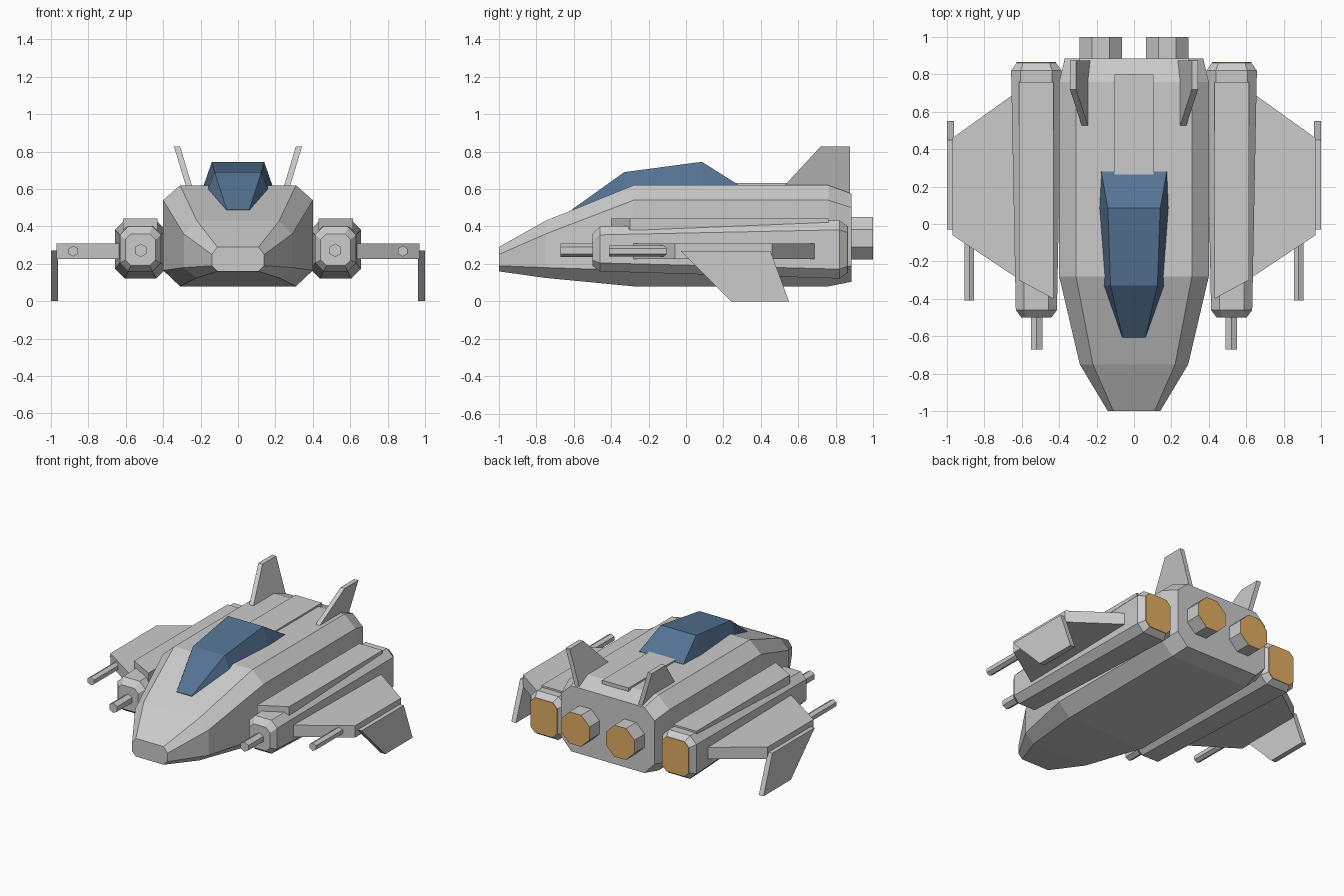
import bpy, bmesh, math

if "Cube" in bpy.data.objects:
    bpy.data.objects.remove(bpy.data.objects["Cube"])

def material(name, color):
    m = bpy.data.materials.new(name)
    m.diffuse_color = color
    m.use_nodes = True
    m.node_tree.nodes["Principled BSDF"].inputs["Base Color"].default_value = m.diffuse_color
    return m

glass = material("canopy_blue", (0.09, 0.17, 0.29, 1))
amber = material("engine_amber", (0.75, 0.42, 0.12, 1))

def loft(name, rings, mat=None, mirror=False):
    """Skin equal-length rings of points, cap both ends, optionally mirror in x."""
    bm = bmesh.new()
    loops = [[bm.verts.new(p) for p in ring] for ring in rings]
    n = len(loops[0])
    for a, b in zip(loops, loops[1:]):
        for i in range(n):
            j = (i + 1) % n
            bm.faces.new((a[i], a[j], b[j], b[i]))
    bm.faces.new(loops[0])
    bm.faces.new(loops[-1])
    bmesh.ops.recalc_face_normals(bm, faces=bm.faces)
    mesh = bpy.data.meshes.new(name)
    bm.to_mesh(mesh)
    bm.free()
    ob = bpy.data.objects.new(name, mesh)
    bpy.context.collection.objects.link(ob)
    if mat:
        mesh.materials.append(mat)
    if mirror:
        ob.modifiers.new("mirror", 'MIRROR')
    return ob

def hull_ring(y, half, flat, z0, z1, z2, z3):
    right = [(flat, z0), (half, z1), (half, z2), (flat, z3)]
    return [(x, y, z) for x, z in right] + [(-x, y, z) for x, z in reversed(right)]

def box_ring(y, cx, cz, hx, hz, c):
    """Rectangle with chamfered corners, in the xz plane."""
    pts = [(hx - c, -hz), (hx, c - hz), (hx, hz - c), (hx - c, hz)]
    pts += [(-x, z) for x, z in reversed(pts)]
    return [(cx + x, y, cz + z) for x, z in pts]

def rod(name, cx, cz, r, sides, y0, y1, mat=None):
    turn = math.pi / sides
    ring = [(r * math.cos(turn * (2 * i + 1)), r * math.sin(turn * (2 * i + 1)))
            for i in range(sides)]
    return loft(name, [[(cx + x, y, cz + z) for x, z in ring] for y in (y0, y1)], mat, True)

def plate(name, outline, z0, z1, mirror=True):
    return loft(name, [[(x, y, z) for x, y in outline] for z in (z0, z1)], mirror=mirror)

# Fuselage
loft("fuselage", [
    hull_ring(-1.00, 0.14, 0.11, 0.16, 0.19, 0.25, 0.29),
    hull_ring(-0.75, 0.29, 0.22, 0.125, 0.18, 0.36, 0.43),
    hull_ring(-0.28, 0.40, 0.31, 0.08, 0.165, 0.54, 0.62),
    hull_ring(0.76, 0.40, 0.31, 0.08, 0.165, 0.54, 0.62),
    hull_ring(0.885, 0.37, 0.29, 0.105, 0.19, 0.50, 0.575)])

# Canopy: each ring runs base, shoulder, roof
def canopy_ring(y, base, zb, roof, zr):
    return [(base, y, zb), (roof, y, zr), (-roof, y, zr), (-base, y, zb)]

loft("canopy", [
    canopy_ring(-0.61, 0.065, 0.475, 0.06, 0.49),
    canopy_ring(-0.33, 0.165, 0.585, 0.125, 0.69),
    canopy_ring(0.085, 0.187, 0.61, 0.14, 0.745),
    canopy_ring(0.28, 0.18, 0.60, 0.175, 0.622)], glass)

# Raised panel along the spine
plate("spine_panel", [(-0.105, 0.26), (0.105, 0.26), (0.105, 0.80), (-0.105, 0.80)],
      0.60, 0.632, mirror=False)

# Side nacelles with top plates and amber exhausts
loft("nacelle", [
    box_ring(-0.50, 0.522, 0.275, 0.08, 0.085, 0.03),
    box_ring(-0.46, 0.522, 0.28, 0.11, 0.12, 0.045),
    box_ring(0.82, 0.522, 0.277, 0.135, 0.155, 0.05),
    box_ring(0.862, 0.522, 0.277, 0.105, 0.125, 0.035)], mirror=True)
loft("nacelle_exhaust", [box_ring(y, 0.522, 0.277, 0.105, 0.125, 0.035)
                         for y in (0.862, 0.866)], amber, True)
plate("nacelle_top_plate", [(0.43, -0.40), (0.615, -0.30), (0.615, 0.76), (0.43, 0.76)],
      0.38, 0.443)

# Wings and drooping winglets
plate("wing", [(0.60, -0.305), (0.97, -0.06), (0.97, 0.46), (0.60, 0.725)], 0.225, 0.31)
winglet = [(-0.03, 0.27), (0.45, 0.27), (0.55, 0.0), (0.24, 0.0)]
loft("winglet", [[(x, y, z) for y, z in winglet] for x in (0.963, 1.0)], mirror=True)

# Tail fins, leaning outward
fin = [(0.50, 0.59), (0.72, 0.828), (0.875, 0.828), (0.875, 0.57)]
loft("tail_fin", [[(x + 0.3 * (z - 0.62), y, z) for y, z in fin]
                  for x in (0.247, 0.28)], mirror=True)

# Guns
rod("nacelle_gun", 0.52, 0.272, 0.036, 6, -0.67, -0.48)
rod("wing_gun", 0.88, 0.268, 0.029, 6, -0.41, -0.08)

# Main engines
rod("engine", 0.178, 0.337, 0.122, 8, 0.85, 0.996)
rod("engine_exhaust", 0.178, 0.337, 0.122, 8, 0.996, 1.0, amber)
